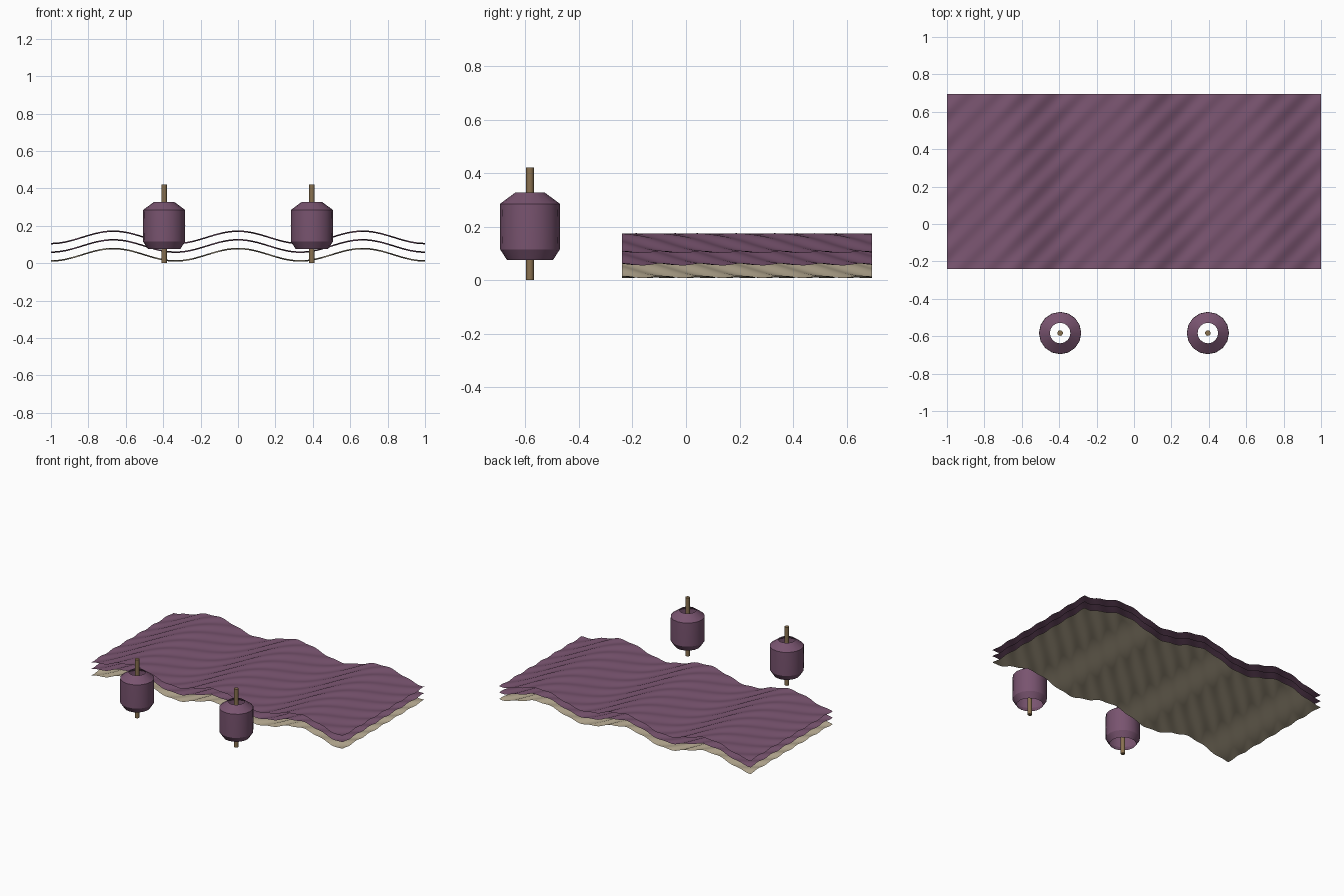
import bpy
import bmesh
from math import sin, cos, pi, radians

cube = bpy.data.objects.get("Cube")
if cube:
    bpy.data.objects.remove(cube, do_unlink=True)


def material(name, rgb):
    m = bpy.data.materials.new(name)
    m.use_nodes = True
    color = (*rgb, 1)
    m.diffuse_color = color
    m.node_tree.nodes["Principled BSDF"].inputs["Base Color"].default_value = color
    return m


PURPLE = material("plum cloth", (0.19, 0.088, 0.16))
CREAM = material("cream cloth", (0.48, 0.41, 0.29))
WOOD = material("brown wood", (0.25, 0.165, 0.08))


def finish(bm, name, mat, angle):
    mesh = bpy.data.meshes.new(name)
    bm.to_mesh(mesh)
    bm.free()
    mesh.materials.append(mat)
    obj = bpy.data.objects.new(name, mesh)
    bpy.context.collection.objects.link(obj)
    bpy.ops.object.select_all(action="DESELECT")
    obj.select_set(True)
    bpy.context.view_layer.objects.active = obj
    bpy.ops.object.shade_smooth_by_angle(angle=radians(angle))
    return obj


# Thin cloth sheet: broad folds across x with fine diagonal ripples
def sheet(name, height, mat):
    bm = bmesh.new()
    bmesh.ops.create_grid(bm, x_segments=140, y_segments=70, size=1)
    for v in bm.verts:
        x, y = v.co.x, 0.2275 + 0.4675 * v.co.y
        fold = 0.033 * cos(3 * pi * x)
        ripple = 0.004 * sin(42 * (x - y))
        v.co = (x, y, height + fold + ripple)
    return finish(bm, name, mat, 60)


# Hollow lantern shade, open at both ends
def lantern(name, x, y):
    profile = [(0.086, 0.075), (0.112, 0.115), (0.113, 0.2),
               (0.112, 0.285), (0.055, 0.327)]
    sides = 16
    bm = bmesh.new()
    rings = [[bm.verts.new((x + r * cos(2 * pi * i / sides),
                            y + r * sin(2 * pi * i / sides), z))
              for i in range(sides)] for r, z in profile]
    for low, high in zip(rings, rings[1:]):
        for i in range(sides):
            j = (i + 1) % sides
            bm.faces.new((low[i], low[j], high[j], high[i]))
    return finish(bm, name, PURPLE, 30)


# Slim pole running through the lantern
def pole(name, x, y, height):
    bm = bmesh.new()
    bmesh.ops.create_cone(bm, cap_ends=True, segments=10, radius1=0.015,
                          radius2=0.015, depth=height)
    bmesh.ops.translate(bm, verts=bm.verts, vec=(x, y, height / 2))
    return finish(bm, name, WOOD, 40)


sheet("lower_sheet", 0.045, CREAM)
sheet("middle_sheet", 0.092, PURPLE)
sheet("upper_sheet", 0.138, PURPLE)

for side, sign in (("left", 1), ("right", -1)):
    lantern(side + "_lantern", sign * 0.395, -0.583)
    pole(side + "_lantern_pole", sign * 0.395, -0.583, 0.42)
